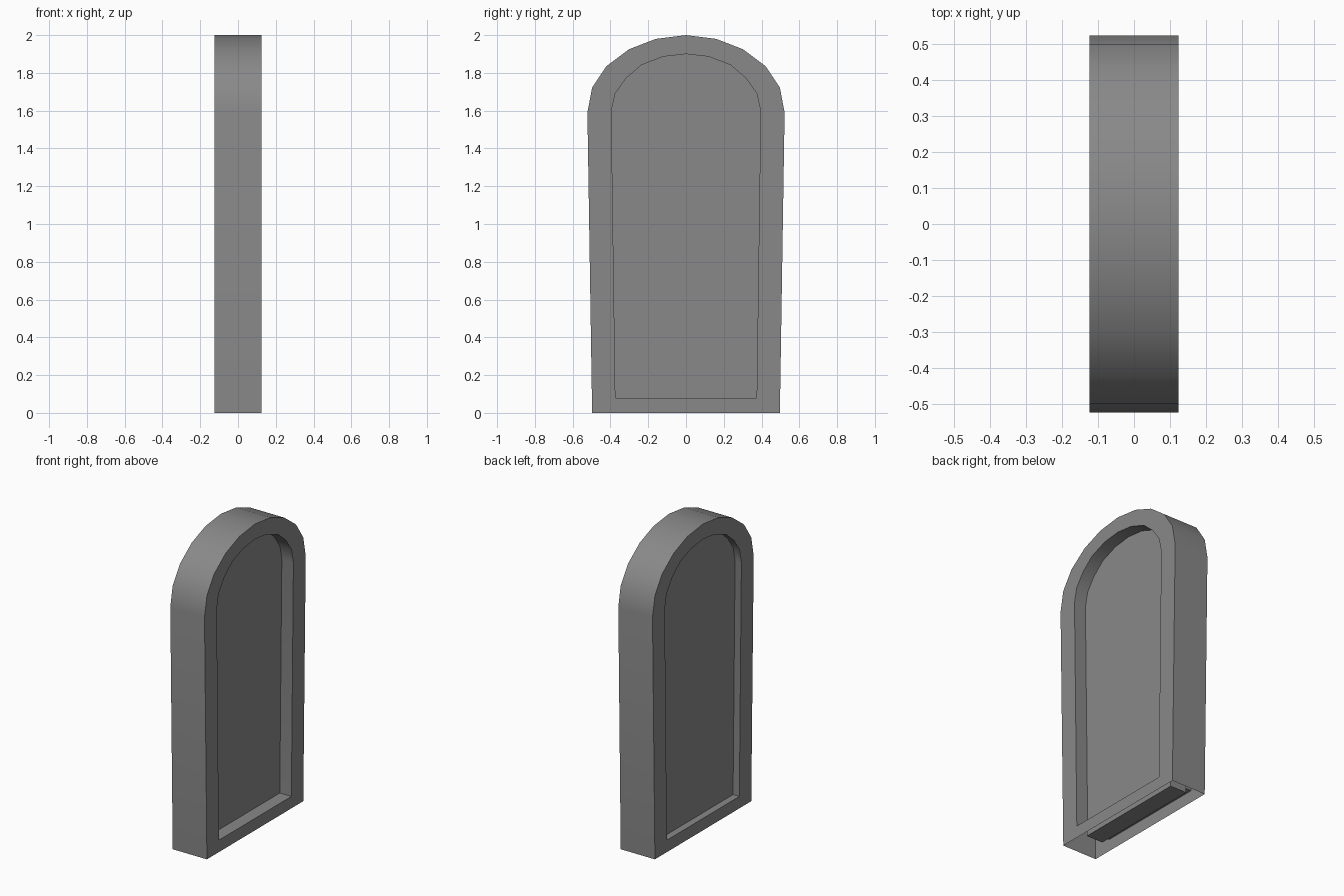
import bpy
import bmesh
import math

if "Cube" in bpy.data.objects:
    bpy.data.objects.remove(bpy.data.objects["Cube"])

HALF = 0.1235  # half thickness of the frame

# Half profiles (y, z) from the bottom corner up to the crown
OUTER = [(0.497, 0), (0.522, 1.59), (0.497, 1.722), (0.422, 1.835),
         (0.302, 1.925), (0.16, 1.98), (0, 2.0)]
INNER = [(0.374, 0.078), (0.395, 1.597), (0.375, 1.69), (0.317, 1.772),
         (0.236, 1.842), (0.12, 1.886), (0, 1.9)]

stone = bpy.data.materials.new("dark_grey")
stone.diffuse_color = (0.25, 0.25, 0.25, 1)
stone.use_nodes = True
stone.node_tree.nodes["Principled BSDF"].inputs["Base Color"].default_value = stone.diffuse_color


def mirrored(half):
    return half + [(-y, z) for y, z in reversed(half[:-1])]


def loop(bm, profile, x):
    return [bm.verts.new((x, y, z)) for y, z in profile]


def bridge(bm, a, b, closed=True):
    n = len(a)
    for i in range(n if closed else n - 1):
        j = (i + 1) % n
        bm.faces.new((a[i], a[j], b[j], b[i]))


def finish(bm, name):
    bmesh.ops.recalc_face_normals(bm, faces=bm.faces[:])
    mesh = bpy.data.meshes.new(name)
    bm.to_mesh(mesh)
    bm.free()
    mesh.materials.append(stone)
    obj = bpy.data.objects.new(name, mesh)
    bpy.context.collection.objects.link(obj)
    bpy.ops.object.select_all(action='DESELECT')
    obj.select_set(True)
    bpy.context.view_layer.objects.active = obj
    bpy.ops.object.shade_smooth_by_angle(angle=math.radians(30))
    return obj


# Arched frame: hollow shell, open underneath
bm = bmesh.new()
outer, inner = mirrored(OUTER), mirrored(INNER)
of, ob = loop(bm, outer, HALF), loop(bm, outer, -HALF)
nf, nb = loop(bm, inner, HALF), loop(bm, inner, -HALF)
bridge(bm, of, nf)
bridge(bm, nb, ob)
bridge(bm, nf, nb)
bridge(bm, ob, of, closed=False)
finish(bm, "arched_frame")

# Inset panel: off-centre slab, slightly larger than the opening
bm = bmesh.new()
panel = [(y * 1.02, z + 0.01) for y, z in INNER]
panel[0] = (panel[0][0], 0.045)
panel = mirrored(panel)
front, back = loop(bm, panel, 0.04), loop(bm, panel, -0.078)
bm.faces.new(front)
bm.faces.new(back[::-1])
bridge(bm, front, back)
finish(bm, "inset_panel")
